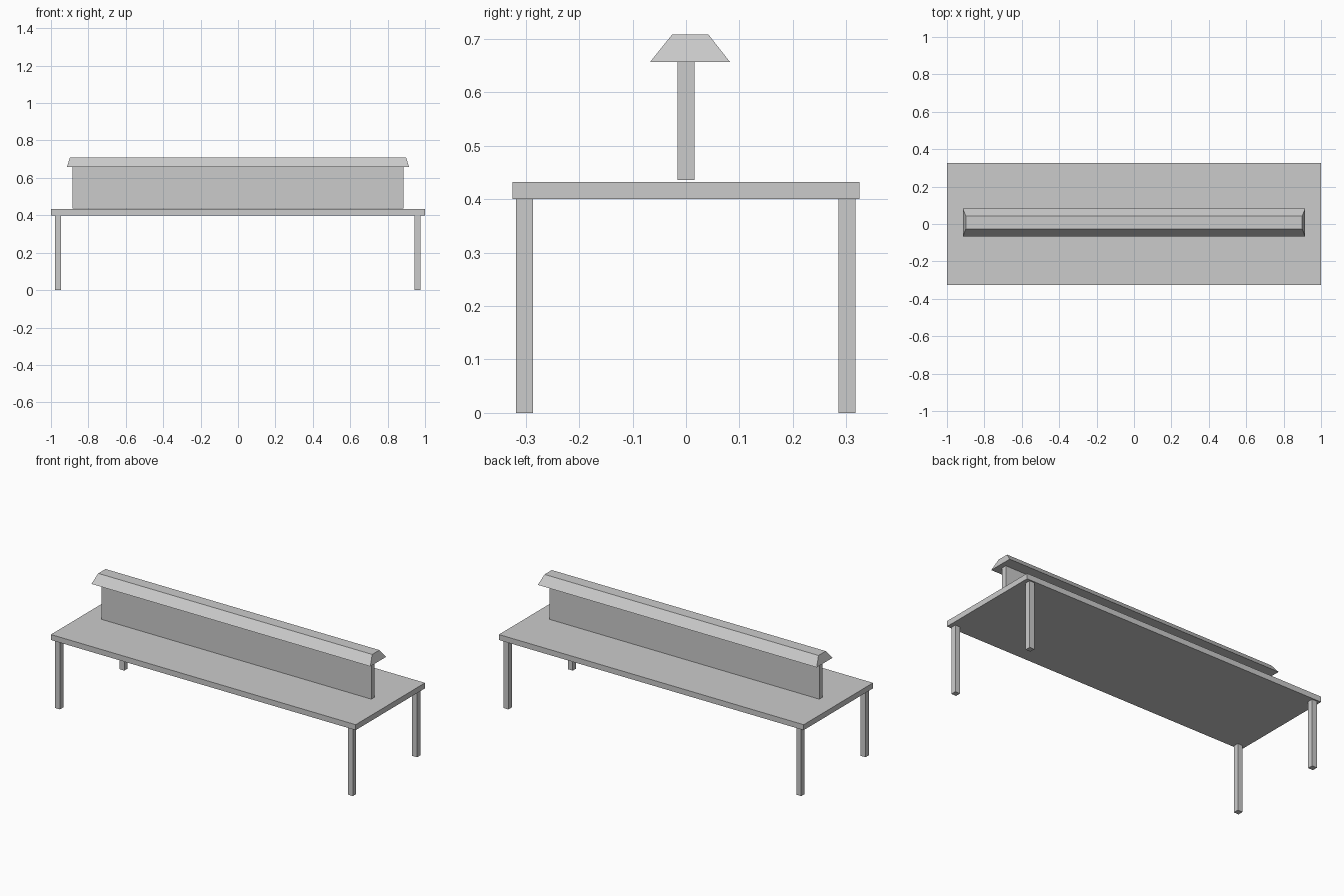
import bpy
import bmesh

if "Cube" in bpy.data.objects:
    bpy.data.objects.remove(bpy.data.objects["Cube"])


def make_object(name, bm):
    bmesh.ops.recalc_face_normals(bm, faces=bm.faces)
    mesh = bpy.data.meshes.new(name)
    bm.to_mesh(mesh)
    bm.free()
    obj = bpy.data.objects.new(name, mesh)
    bpy.context.collection.objects.link(obj)
    return obj


def box(name, x, y, z, taper_x=None, taper_y=None):
    """Box from (min, max) ranges; optional separate ranges for its top face."""
    bm = bmesh.new()
    bmesh.ops.create_cube(bm, size=2)
    for v in bm.verts:
        top = v.co.z > 0
        rx = taper_x if top and taper_x else x
        ry = taper_y if top and taper_y else y
        v.co = (rx[v.co.x > 0], ry[v.co.y > 0], z[top])
    return make_object(name, bm)


# Flat bench top
box("bench_top", (-1, 1), (-0.325, 0.325), (0.40, 0.4325))

# Four square legs near the corners
for y_name, y in (("front", -0.302), ("back", 0.301)):
    for x_name, x in (("left", -0.962), ("right", 0.960)):
        box(f"{y_name}_{x_name}_leg", (x - 0.016, x + 0.016),
            (y - 0.016, y + 0.016), (0, 0.40))

# Upright central divider, resting a hair above the top
box("divider_panel", (-0.886, 0.886), (-0.016, 0.016), (0.4355, 0.657))

# Bevelled cap along the divider, set slightly towards the back
box("divider_cap", (-0.915, 0.915), (-0.067, 0.082), (0.657, 0.708),
    taper_x=(-0.899, 0.899), taper_y=(-0.026, 0.042))
